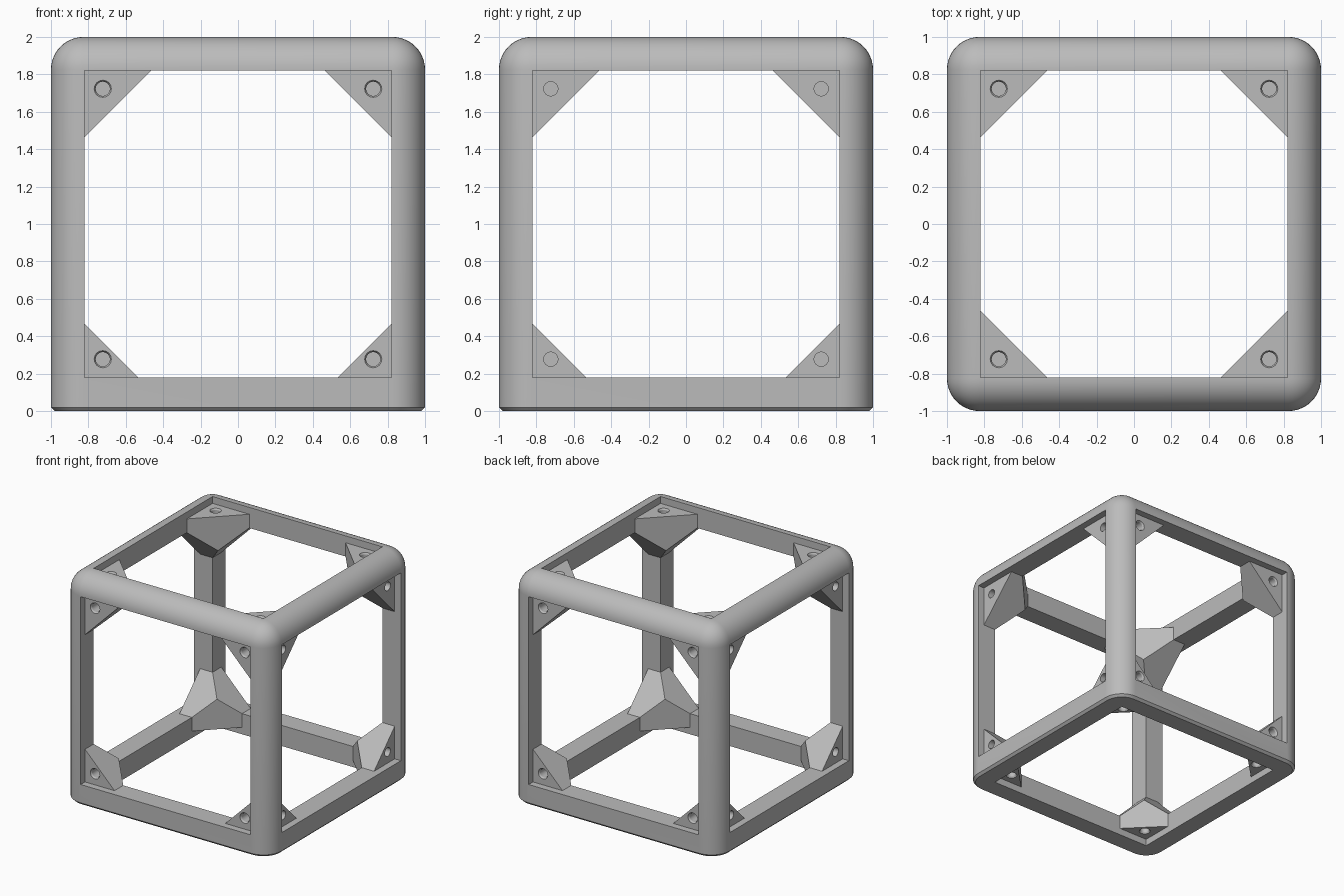
import bpy, bmesh
from math import radians
from itertools import product
from mathutils import Matrix, Vector

default = bpy.data.objects.get("Cube")
if default:
    bpy.data.objects.remove(default, do_unlink=True)

INNER = 0.82      # half width of each square opening
ROUND = 0.175     # radius of the rounded outer edges
RECESS = 0.12     # how far a bracket reaches out between the bars
HOLE = 0.097      # hole centre, from the inner corner

grey = bpy.data.materials.new("light grey")
grey.use_nodes = True
colour = (0.5, 0.5, 0.5, 1)
grey.diffuse_color = colour
grey.node_tree.nodes["Principled BSDF"].inputs["Base Color"].default_value = colour


def make(name, bm):
    bmesh.ops.recalc_face_normals(bm, faces=bm.faces)
    mesh = bpy.data.meshes.new(name)
    bm.to_mesh(mesh)
    bm.free()
    mesh.materials.append(grey)
    obj = bpy.data.objects.new(name, mesh)
    bpy.context.collection.objects.link(obj)
    return obj


def activate(obj):
    bpy.ops.object.select_all(action='DESELECT')
    obj.select_set(True)
    bpy.context.view_layer.objects.active = obj


def cut(obj, bm):
    """Subtract the shape in bm from obj."""
    cutter = make("cutter", bm)
    cutter.hide_render = True
    mod = obj.modifiers.new("cut", 'BOOLEAN')
    mod.operation = 'DIFFERENCE'
    mod.solver = 'EXACT'
    mod.object = cutter
    activate(obj)
    bpy.ops.object.modifier_apply(modifier=mod.name)
    bpy.data.objects.remove(cutter, do_unlink=True)


def smooth(obj):
    activate(obj)
    bpy.ops.object.shade_smooth_by_angle(angle=radians(30))


def box(size, centre):
    bm = bmesh.new()
    bmesh.ops.create_cube(bm, size=1)
    bmesh.ops.scale(bm, vec=size, verts=bm.verts)
    bmesh.ops.translate(bm, vec=centre, verts=bm.verts)
    return bm


# Frame: rounded block with a chamfered foot, opened along all three axes
centre = Vector((0, 0, 1))
bm = box((2, 2, 2), centre)
upper = [e for e in bm.edges if any(v.co.z > 1 for v in e.verts)]
bmesh.ops.bevel(bm, geom=upper, offset=ROUND, segments=12, profile=0.5, affect='EDGES')
foot = [e for e in bm.edges if all(v.co.z < 0.001 for v in e.verts)]
bmesh.ops.bevel(bm, geom=foot, offset=0.02, segments=1, affect='EDGES')
frame = make("cube_frame", bm)
for axis in range(3):
    size = [2 * INNER] * 3
    size[axis] = 3
    cut(frame, box(size, centre))
smooth(frame)

# Cyclic turn that carries x to y, y to z and z to x
TURN = Matrix(((0, 0, 1, 0), (1, 0, 0, 0), (0, 1, 0, 0), (0, 0, 0, 1)))


def bracket(leg):
    """Corner block: three diagonal faces inside, three flat faces with holes outside."""
    side = 1 + RECESS
    bm = box((side,) * 3, Vector((1, 1, 1)) * (side / 2 - RECESS))
    planes = [((1, 1, 0), leg / 2), ((0, 1, 1), leg / 2), ((1, 0, 1), leg / 2),
              ((-1, -1, -1), -0.065)]
    for normal, where in planes:
        n = Vector(normal)
        point = Vector((where,) * 3)
        geom = bm.verts[:] + bm.edges[:] + bm.faces[:]
        found = bmesh.ops.bisect_plane(bm, geom=geom, plane_co=point, plane_no=n,
                                       clear_outer=True)
        rim = [e for e in found["geom_cut"] if isinstance(e, bmesh.types.BMEdge)]
        bmesh.ops.contextual_create(bm, geom=rim)
    obj = make("bracket", bm)

    # Blind screw holes with a chamfered mouth, one per outer face
    for turns in range(3):
        for r_low, r_high, depth in ((0.038, 0.038, 0.1), (0.047, 0.037, 0.015)):
            bm = bmesh.new()
            lift = 0.002
            bmesh.ops.create_cone(bm, cap_ends=True, segments=32, radius1=r_low,
                                  radius2=r_high, depth=depth + lift)
            place = Matrix.Translation((HOLE, HOLE, -RECESS + (depth - lift) / 2))
            for _ in range(turns):
                place = TURN @ place
            bm.transform(place)
            cut(obj, bm)
    return obj


# Eight corner brackets, mirrored; the lower four are smaller
for level, leg in (("lower", 0.285), ("upper", 0.355)):
    pattern = bracket(leg)
    up = 1 if level == "lower" else -1
    for sx, sy in product((1, -1), repeat=2):
        bm = bmesh.new()
        bm.from_mesh(pattern.data)
        corner = Vector((-sx, -sy, -up)) * INNER + centre
        bm.transform(Matrix.Translation(corner) @ Matrix.Diagonal((sx, sy, up, 1)))
        end = "front" if sy > 0 else "back"
        hand = "left" if sx < 0 else "right"
        smooth(make(f"{level}_{end}_{hand}_bracket", bm))
    bpy.data.objects.remove(pattern, do_unlink=True)
